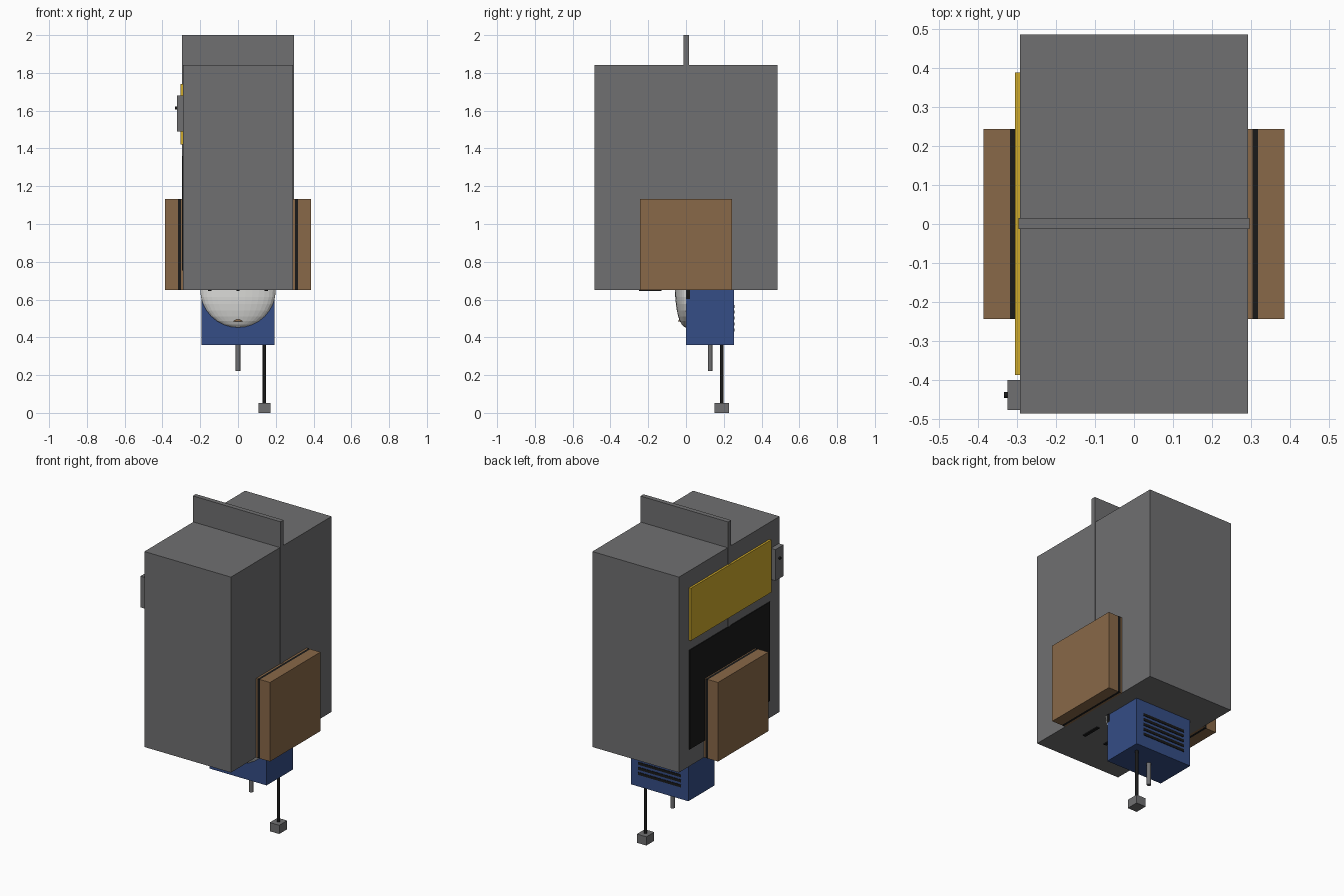
import bpy
import math
from mathutils import Vector

cube = bpy.data.objects.get("Cube")
if cube:
    bpy.data.objects.remove(cube, do_unlink=True)


def material(name, r, g, b):
    m = bpy.data.materials.new(name)
    m.use_nodes = True
    m.diffuse_color = (r, g, b, 1)
    node = next(n for n in m.node_tree.nodes if n.type == 'BSDF_PRINCIPLED')
    node.inputs["Base Color"].default_value = (r, g, b, 1)
    node.inputs["Roughness"].default_value = 0.8
    return m


GREY = material("grey", 0.16, 0.16, 0.165)
BROWN = material("brown", 0.25, 0.14, 0.065)
BLUE = material("blue", 0.035, 0.075, 0.24)
YELLOW = material("yellow", 0.62, 0.40, 0.024)
BLACK = material("black", 0.01, 0.01, 0.01)
WHITE = material("white", 0.72, 0.72, 0.70)


def finish(name, mat):
    ob = bpy.context.object
    ob.name = name
    ob.data.materials.append(mat)
    bpy.ops.object.transform_apply(location=False, rotation=True, scale=True)
    return ob


def box(name, mat, low, high):
    low, high = Vector(low), Vector(high)
    bpy.ops.mesh.primitive_cube_add(size=1, location=(low + high) / 2)
    bpy.context.object.scale = high - low
    return finish(name, mat)


def rod(name, mat, start, end, radius, tip=None, sides=32):
    start, end = Vector(start), Vector(end)
    axis = end - start
    bpy.ops.mesh.primitive_cone_add(
        vertices=sides, radius1=radius, radius2=radius if tip is None else tip,
        depth=axis.length, location=(start + end) / 2,
        rotation=axis.to_track_quat('Z', 'Y').to_euler())
    ob = finish(name, mat)
    bpy.ops.object.shade_smooth_by_angle(angle=math.radians(35))
    return ob


# Main cabinet and the thin divider that runs through it
box("body", GREY, (-0.292, -0.485, 0.65), (0.292, 0.485, 1.842))
box("divider_fin", GREY, (-0.296, -0.013, 0.66), (0.296, 0.016, 2.0))

# Layered pads on both sides
for side, s in (("left", 1), ("right", -1)):
    for layer, mat, inner, outer in (("inner", BROWN, 0.290, 0.303),
                                     ("gap", BLACK, 0.303, 0.318),
                                     ("outer", BROWN, 0.318, 0.386)):
        xs = sorted((s * inner, s * outer))
        box(f"{side}_pad_{layer}", mat,
            (xs[0], -0.243, 0.65), (xs[1], 0.243, 1.132))

# Sign plate, dark panel and switch box on the right side
box("yellow_plate", YELLOW, (-0.305, -0.387, 1.42), (-0.29, 0.388, 1.74))
box("dark_panel", BLACK, (-0.297, -0.387, 0.755), (-0.29, 0.388, 1.36))
box("switch_box", GREY, (-0.324, -0.477, 1.49), (-0.29, -0.40, 1.68))
rod("switch_knob", BLACK, (-0.32, -0.438, 1.615), (-0.333, -0.438, 1.615), 0.008)

# Motor housing under the cabinet with back vents
box("motor_housing", BLUE, (-0.193, 0.0, 0.36), (0.193, 0.253, 0.652))
for i in range(5):
    z = 0.44 + i * 0.031
    box(f"vent_{i + 1}", BLACK, (-0.145, 0.25, z - 0.008), (0.145, 0.256, z + 0.008))

# Shallow faceted dome with a dark rim and small tip on its front
bpy.ops.mesh.primitive_uv_sphere_add(segments=32, ring_count=16, radius=0.2,
                                     location=(0, 0, 0.652))
bpy.context.object.scale = (1, 0.29, 1)
finish("dome", WHITE)
rod("dome_rim", BLACK, (0, 0.001, 0.652), (0, 0.02, 0.652), 0.2)
rod("dome_tip", BROWN, (0, -0.012, 0.485), (0, -0.012, 0.528), 0.031, 0, 16)

# Slots on the underside
for name, x in (("left", 0.15), ("middle", 0), ("right", -0.15)):
    box(f"slot_{name}", BLACK, (x - 0.009, -0.25, 0.644), (x + 0.009, -0.13, 0.652))

# Drain peg, hanging rod and weight
rod("drain_peg", GREY, (0, 0.128, 0.222), (0, 0.128, 0.37), 0.012)
rod("hanging_rod", BLACK, (0.14, 0.19, 0.04), (0.14, 0.19, 0.37), 0.009)
box("rod_weight", GREY, (0.108, 0.152, 0.0), (0.172, 0.228, 0.053))
